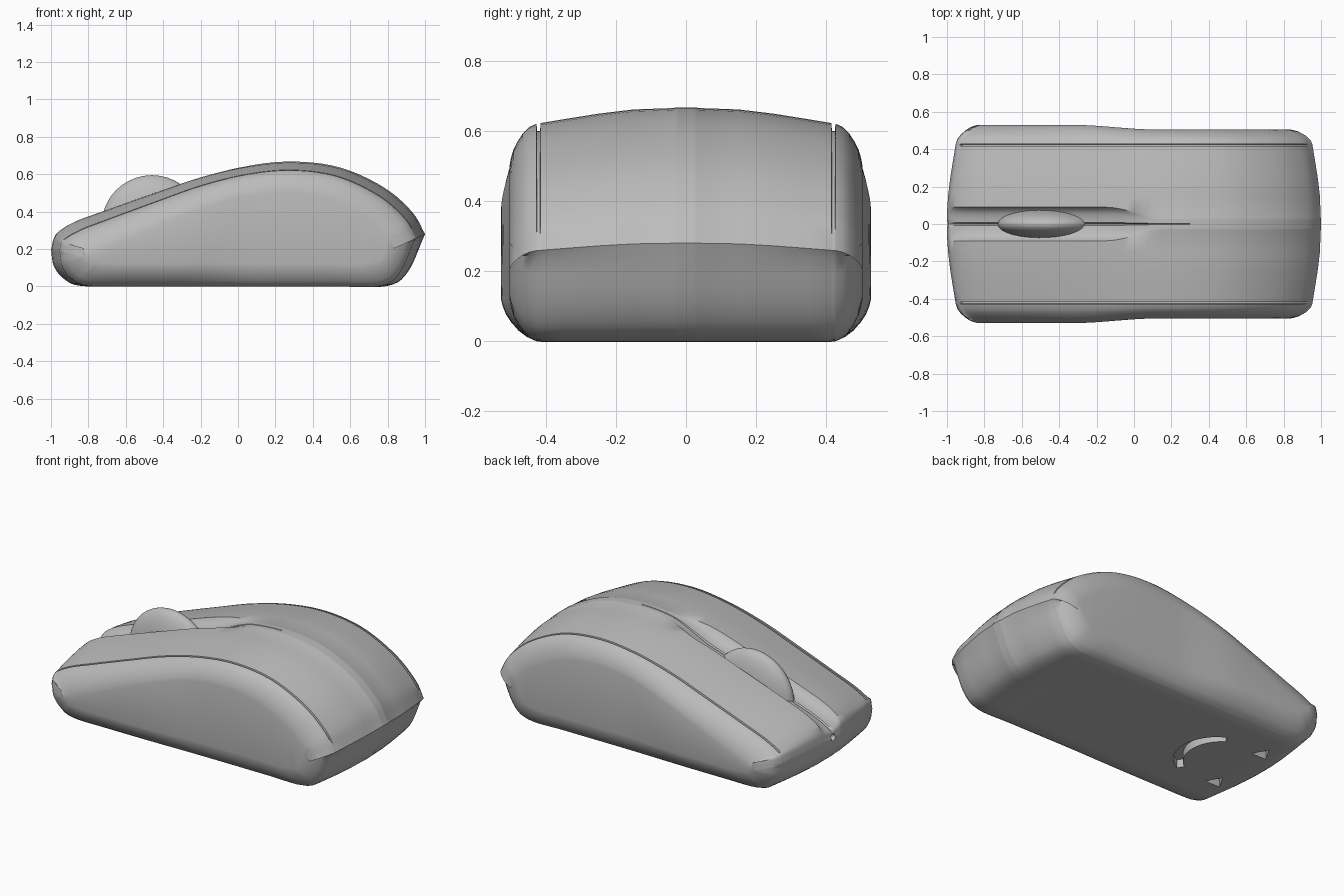
import bpy, bmesh, math
from mathutils import Vector, Matrix

cube = bpy.data.objects.get("Cube")
if cube:
    bpy.data.objects.remove(cube, do_unlink=True)

grey = bpy.data.materials.new("plain grey")
grey.use_nodes = True
GREY = (0.5, 0.5, 0.5, 1)
grey.diffuse_color = GREY
grey.node_tree.nodes["Principled BSDF"].inputs["Base Color"].default_value = GREY


def make_object(name, bm):
    bmesh.ops.recalc_face_normals(bm, faces=bm.faces[:])
    mesh = bpy.data.meshes.new(name)
    bm.to_mesh(mesh)
    bm.free()
    mesh.materials.append(grey)
    obj = bpy.data.objects.new(name, mesh)
    bpy.context.collection.objects.link(obj)
    return obj


def smooth(obj, angle):
    bpy.ops.object.select_all(action="DESELECT")
    obj.select_set(True)
    bpy.context.view_layer.objects.active = obj
    bpy.ops.object.shade_smooth_by_angle(angle=math.radians(angle))


def spline(points, steps):
    """Catmull-Rom curve through the points, with a normal at each sample."""
    p = [Vector(q) for q in points]
    p = [2 * p[0] - p[1]] + p + [2 * p[-1] - p[-2]]
    out = []
    for a, b, c, d in zip(p, p[1:], p[2:], p[3:]):
        for s in range(steps):
            t = s / steps
            out.append(0.5 * (2 * b + (c - a) * t + (2 * a - 5 * b + 4 * c - d) * t ** 2
                              + (3 * b - a - 3 * c + d) * t ** 3))
    out.append(p[-2])
    result = []
    for i, q in enumerate(out):
        tangent = (out[min(i + 1, len(out) - 1)] - out[max(i - 1, 0)]).normalized()
        result.append((q.x, q.y, tangent.x))
    return result


def ramp(v, low, high):
    t = min(1, max(0, (v - low) / (high - low)))
    return t * t * (3 - 2 * t)


# Side profile: upper and lower edges, nose to tail
UPPER = spline([(-1, .2), (-.975, .28), (-.88, .345), (-.7, .412), (-.45, .5), (-.2, .585),
                (.05, .645), (.3, .668), (.55, .635), (.78, .53), (.93, .4), (1, .28)], 5)
LOWER = spline([(-1, .2), (-.985, .11), (-.93, .04), (-.84, .003), (-.6, 0), (-.3, 0),
                (0, 0), (.3, 0), (.55, 0), (.8, .003), (.91, .08), (1, .28)], 5)
LAST = len(UPPER) - 1

# Half cross-section: distance from the middle, inset, seam depth
HALF = [(0, 0, 0), (.008, 0, 0), (.03, 0, 0), (.055, 0, 0), (.075, 0, 0), (.09, .002, 0),
        (.15, .006, 0), (.25, .018, 0), (.35, .034, 0), (.416, .045, 0), (.418, .046, .022),
        (.426, .046, .022), (.428, .047, 0), (.455, .056, 0), (.48, .075, 0),
        (.5, .098, 0), (.515, .12, 0), (.525, .145, 0), (.53, .165, 0)]
CHANNEL, SHOULDER = .09, .43


def place(y, side, inset, dip, sample, upper):
    x, z, nz = sample
    if upper:
        new_z = z - (inset + dip) * nz
    else:
        new_z = z + max(0, inset - .045) * nz
    new_x = x * (1 - inset)
    # the flanks narrow behind the front half
    if y > SHOULDER:
        y = SHOULDER + (y - SHOULDER) * (1 - .25 * ramp(x, -.4, .15))
    # the wheel channel tapers towards the palm
    if y <= CHANNEL:
        y *= 1 - .6 * ramp(x, -.15, .15)
    return Vector((new_x, side * y, new_z))


def dip_at(y, seam, index):
    x = UPPER[index][0]
    if seam:
        return seam if 6 <= index <= LAST - 3 else 0
    if y < CHANNEL and 0 < index < LAST:
        depth = .055 * math.sqrt(1 - (y / CHANNEL) ** 2) * (1 - ramp(x, -.2, .12))
        if y == 0 and x < .3:
            depth += .012
        return depth
    return 0


# Body: sections lofted from one flank to the other
bm = bmesh.new()
stations = [(-1,) + s for s in reversed(HALF[1:])] + [(1,) + s for s in HALF]
rings = []
for side, y, inset, seam in stations:
    top = [bm.verts.new(place(y, side, inset, dip_at(y, seam, i), s, True))
           for i, s in enumerate(UPPER)]
    low = [bm.verts.new(place(y, side, inset, 0, s, False)) for s in LOWER[1:-1]]
    rings.append((top, [top[0]] + low + [top[-1]]))
for a, b in zip(rings, rings[1:]):
    for row in (0, 1):
        for i in range(LAST):
            bm.faces.new((a[row][i], a[row][i + 1], b[row][i + 1], b[row][i]))
for top, low in (rings[0], rings[-1]):
    bm.faces.new((top[0], top[1], low[1]))
    bm.faces.new((top[-2], top[-1], low[-2]))
    for i in range(1, LAST - 1):
        bm.faces.new((top[i], top[i + 1], low[i + 1], low[i]))
body = make_object("mouse_body", bm)

# Cutter: cable hole, curved slot and two triangular pockets underneath
bm = bmesh.new()
bmesh.ops.create_cone(bm, cap_ends=True, segments=12, radius1=.02, radius2=.02, depth=.16,
                      matrix=Matrix.Translation((-1, 0, .2)) @ Matrix.Rotation(math.pi / 2, 4, "Y"))
for side in (-1, 1):
    bmesh.ops.create_cone(bm, cap_ends=True, segments=3, radius1=.06, radius2=.06, depth=.1,
                          matrix=Matrix.Translation((-.76, side * .2, 0)))
slot = []
for i in range(13):
    a = math.radians(-60 + 10 * i)
    width = .012 + .02 * math.cos(a)
    slot.append([bm.verts.new((-.62 + r * math.cos(a), r * math.sin(a), z))
                 for r, z in ((.23 - width, -.05), (.23 + width, -.05),
                              (.23 + width, .05), (.23 - width, .05))])
for a, b in zip(slot, slot[1:]):
    for k in range(4):
        bm.faces.new((a[k], a[(k + 1) % 4], b[(k + 1) % 4], b[k]))
bm.faces.new(slot[0])
bm.faces.new(slot[-1])
cutter = make_object("underside_cutter", bm)
cutter.hide_render = True

cut = body.modifiers.new("openings", "BOOLEAN")
cut.operation = "DIFFERENCE"
cut.solver = "EXACT"
cut.object = cutter
bpy.context.view_layer.objects.active = body
bpy.ops.object.modifier_apply(modifier=cut.name)
bpy.data.objects.remove(cutter, do_unlink=True)
smooth(body, 35)

# Scroll wheel: a rounded disc set in the channel
bm = bmesh.new()
bmesh.ops.create_uvsphere(bm, u_segments=32, v_segments=20, radius=1,
                          matrix=Matrix.Translation((-.46, 0, .325)) @ Matrix.Diagonal((.27, .085, .27, 1)))
wheel = make_object("scroll_wheel", bm)
smooth(wheel, 40)
